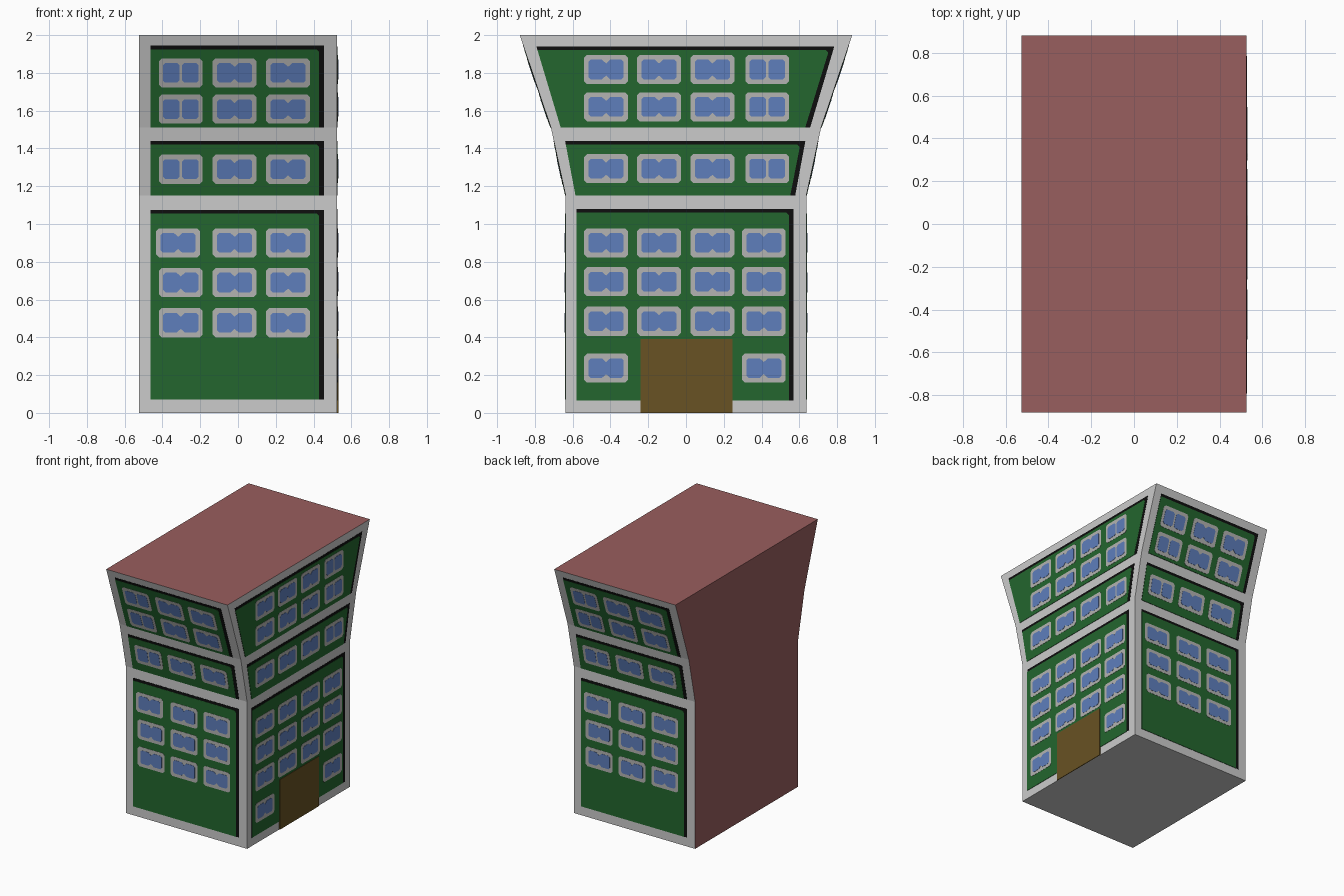
import bpy, bmesh

if "Cube" in bpy.data.objects:
    bpy.data.objects.remove(bpy.data.objects["Cube"])

def material(name, r, g, b):
    m = bpy.data.materials.new(name)
    lin = [((c / 255 + 0.055) / 1.055) ** 2.4 for c in (r, g, b)]
    m.diffuse_color = (*lin, 1)
    m.use_nodes = True
    m.node_tree.nodes["Principled BSDF"].inputs["Base Color"].default_value = m.diffuse_color
    return m

WALL = material("light grey wall", 203, 203, 203)
ROOF = material("dull red", 153, 94, 94)
GREEN = material("dark green", 35, 102, 46)
BLACK = material("black edge", 14, 14, 14)
FRAME = material("window grey", 180, 180, 178)
GLASS = material("window blue", 94, 126, 188)
DOOR = material("door brown", 104, 82, 35)

HALF_X = 0.525
LEVELS = [(0, 0.637), (1.15, 0.637), (1.51, 0.715), (2.0, 0.88)]  # z, half depth

def half_depth(z):
    for (z0, y0), (z1, y1) in zip(LEVELS, LEVELS[1:]):
        if z <= z1:
            return y0 + (y1 - y0) * (z - z0) / (z1 - z0)

def finish(bm, name, *mats):
    bmesh.ops.recalc_face_normals(bm, faces=bm.faces)
    me = bpy.data.meshes.new(name)
    bm.to_mesh(me)
    bm.free()
    for m in mats:
        me.materials.append(m)
    bpy.context.collection.objects.link(bpy.data.objects.new(name, me))

def place(side, u, z, out):
    """Point on a wall: u runs to the viewer's right, out is the raised height."""
    if side == "right":
        return (HALF_X + out, u, z)
    s = -1 if side == "front" else 1
    return (-s * u, s * (half_depth(z) + out), z)

def plates(name, side, shapes, height, mat):
    """Thin raised plates following the wall."""
    bm = bmesh.new()
    for pts in shapes:
        low = [bm.verts.new(place(side, u, z, 0)) for u, z in pts]
        top = [bm.verts.new(place(side, u, z, height)) for u, z in pts]
        bm.faces.new(top)
        bm.faces.new(low[::-1])
        for i in range(len(pts)):
            j = (i + 1) % len(pts)
            bm.faces.new((low[i], low[j], top[j], top[i]))
    finish(bm, side + "_" + name, mat)

def trapezoid(z0, z1, l0, r0, l1, r1):
    return [(l0, z0), (r0, z0), (r1, z1), (l1, z1)]

def cut_rect(u, z, w, h, c):
    """Rectangle with cut corners, w and h are half sizes."""
    return [(u - w + c, z - h), (u + w - c, z - h), (u + w, z - h + c), (u + w, z + h - c),
            (u + w - c, z + h), (u - w + c, z + h), (u - w, z + h - c), (u - w, z - h + c)]

def panes(u, z, split):
    """Two panes, either split by a thin bar or joined by a narrow waist."""
    if split:
        return [cut_rect(u + s * 0.051, z, 0.044, 0.052, 0.012) for s in (-1, 1)]
    a, b, h, c, n = 0.093, 0.022, 0.052, 0.012, 0.032
    q = [(a, h - c), (a - c, h), (b, h), (0, n)]
    pts = q + [(-x, y) for x, y in q[2::-1]]
    pts += [(x, -y) for x, y in pts[::-1]]
    return [[(u + x, z + y) for x, y in pts]]

def facade(side, panels, windows):
    # green panels over black shadow edges
    plates("panel_edges", side, [trapezoid(*p) for p in panels], 0.0015, BLACK)
    green = []
    for z0, z1, l0, r0, l1, r1 in panels:
        t = 1 - 0.02 / (z1 - z0)
        l, r = l0 + (l1 - l0) * t, r0 + (r1 - r0) * t - 0.026
        green.append([(l0, z0), (r0 - 0.026, z0), (r, z1 - 0.033),
                      (r - 0.013, z1 - 0.02), (l, z1 - 0.02)])
    plates("green_panels", side, green, 0.003, GREEN)
    # windows
    plates("window_frames", side, [cut_rect(u, z, 0.116, 0.077, 0.015) for u, z, s in windows],
           0.0045, FRAME)
    plates("window_glass", side, [p for w in windows for p in panes(*w)], 0.006, GLASS)

# Building body: stacked rings, red roof and red plain left wall
bm = bmesh.new()
rings = [[bm.verts.new((x * HALF_X, y * d, z)) for x, y in ((-1, -1), (1, -1), (1, 1), (-1, 1))]
         for z, d in LEVELS]
for a, b in zip(rings, rings[1:]):
    for i in range(4):
        j = (i + 1) % 4
        bm.faces.new((a[i], a[j], b[j], b[i]))
bm.faces.new(rings[0][::-1])
bm.faces.new(rings[-1])
bm.normal_update()
for f in bm.faces:
    f.material_index = int(f.normal.z > 0.9 or f.normal.x < -0.9)
finish(bm, "building_body", WALL, ROOF)

# Front and back facades
end_panels = [(z0, z1, -0.463, 0.456, -0.463, 0.456)
              for z0, z1 in ((0.07, 1.075), (1.15, 1.44), (1.51, 1.945))]
end_windows = [(-0.317 if (u < -0.1 and z == 0.90) else u, z, u < -0.1 and z > 1)
               for z in (0.477, 0.69, 0.90, 1.29, 1.608, 1.80)
               for u in (-0.303, -0.018, 0.265)]
for side in ("front", "back"):
    facade(side, end_panels, end_windows)

# Right facade with the door
right_panels = [(0.065, 1.08, -0.58, 0.57, -0.58, 0.57),
                (1.15, 1.44, -0.585, 0.578, -0.64, 0.632),
                (1.51, 1.94, -0.663, 0.657, -0.792, 0.785)]
right_windows = [(0.43 if (u > 0.3 and z > 1) else u, z, u > 0.3 and z > 1)
                 for z in (0.237, 0.485, 0.695, 0.90, 1.293, 1.62, 1.818)
                 for u in (-0.423, -0.143, 0.14, 0.412)
                 if z > 0.3 or abs(u) > 0.3]
facade("right", right_panels, right_windows)
plates("door", "right", [trapezoid(0, 0.39, -0.24, 0.245, -0.24, 0.245)], 0.006, DOOR)
